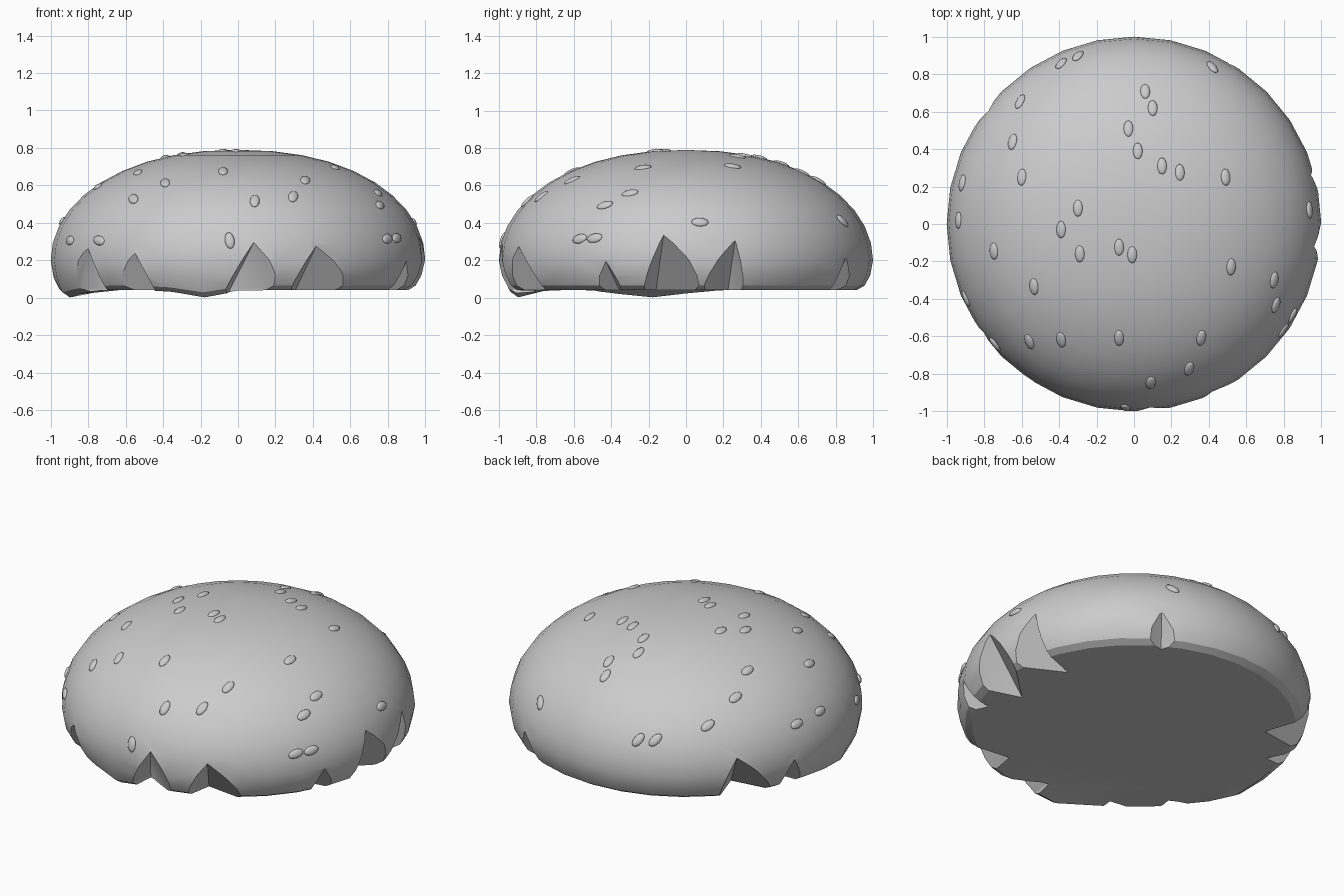
import bpy, bmesh, math
from mathutils import Vector, Matrix

if "Cube" in bpy.data.objects:
    bpy.data.objects.remove(bpy.data.objects["Cube"])

mat = bpy.data.materials.new("plain_grey")
mat.diffuse_color = (0.6, 0.6, 0.6, 1)
mat.use_nodes = True
mat.node_tree.nodes["Principled BSDF"].inputs["Base Color"].default_value = mat.diffuse_color


def make_object(name, bm):
    bmesh.ops.recalc_face_normals(bm, faces=bm.faces)
    me = bpy.data.meshes.new(name)
    bm.to_mesh(me)
    bm.free()
    me.materials.append(mat)
    ob = bpy.data.objects.new(name, me)
    bpy.context.collection.objects.link(ob)
    return ob


def polar(r, deg, z):
    a = math.radians(deg)
    return Vector((r * math.cos(a), r * math.sin(a), z))


MID, HIGH, POW = 0.2, 0.59, 2.2      # widest height, dome height, roundness


def dome_z(r):
    return MID + HIGH * math.sqrt(max(0, 1 - r ** POW))


# Bun: dome rings plus rolled-under rim that sags in places, flat underside
N = 32
rings = []
for i in range(1, 11):
    t = math.pi / 2 * i / 10
    rings.append((math.sin(t) ** (2 / POW), MID + HIGH * math.cos(t), 0))
rings += [(0.985, 0.12, 0.5), (0.955, 0.065, 0.9), (0.915, 0.042, 1), (0.75, 0.042, 0)]
SAGS = [(-102, 9), (192, 14)]

bm = bmesh.new()
top = bm.verts.new((0, 0, MID + HIGH))
prev = None
for r, z, sag in rings:
    row = []
    for k in range(N):
        deg = 360 * k / N
        drop = 0
        for mid, width in SAGS:
            d = (deg - mid + 180) % 360 - 180
            drop += 0.04 * math.exp(-(d / width) ** 2)
        row.append(bm.verts.new(polar(r, deg, z - sag * drop)))
    for k in range(N):
        j = (k + 1) % N
        if prev:
            bm.faces.new((prev[k], row[k], row[j], prev[j]))
        else:
            bm.faces.new((top, row[k], row[j]))
    prev = row
bm.faces.new(prev)
bun = make_object("bun_top", bm)

# Torn notches: start angle, end angle, peak angle, peak z, inner angle, inner radius
NOTCHES = [
    (-153, -138, -144, 0.27, -143, 0.86),
    (-131, -118, -123.5, 0.24, -121, 0.86),
    (-94, -78, -85, 0.30, -93, 0.80),
    (-73, -53, -65, 0.28, -67, 0.79),
    (-30, -21, -25.5, 0.20, -25, 0.85),
    (-14, 5, -7, 0.34, -13, 0.71),
    (5, 19, 15.5, 0.31, 18.5, 0.71),
    (55, 65, 59, 0.22, 60, 0.88),
    (136, 156, 142, 0.30, 145, 0.74),
    (158, 168, 163, 0.22, 166, 0.83),
]
cutters = []
for a0, a1, ap, zp, ai, ri in NOTCHES:
    inner = polar(ri, ai, 0.045)
    rp = 1.0 if zp < MID else (1 - ((zp - MID) / HIGH) ** 2) ** (1 / POW)
    pts = [inner]
    for p in (polar(rp, ap, zp), polar(0.95, a0, 0.045), polar(0.95, a1, 0.045)):
        pts.append(inner + (p - inner) * 2.2)
    pts += [Vector((p.x, p.y, -0.2)) for p in (pts[0], pts[2], pts[3])]
    bm = bmesh.new()
    for p in pts:
        bm.verts.new(p)
    bmesh.ops.convex_hull(bm, input=bm.verts)
    cut = make_object("notch_cutter", bm)
    cut.hide_render = True
    cutters.append(cut)
    mod = bun.modifiers.new("notch", 'BOOLEAN')
    mod.operation = 'DIFFERENCE'
    mod.solver = 'EXACT'
    mod.object = cut

bpy.context.view_layer.objects.active = bun
bun.select_set(True)
for mod in list(bun.modifiers):
    bpy.ops.object.modifier_apply(modifier=mod.name)
for cut in cutters:
    bpy.data.objects.remove(cut)
bpy.ops.object.shade_smooth_by_angle(angle=math.radians(28))

# Sesame seeds: plan positions, each laid on the dome with its length along y
SEEDS = [
    (.06, .71), (.1, .62), (-.03, .51), (.02, .39), (.15, .31), (.245, .275),
    (.49, .25), (-.3, .085), (-.39, -.03), (-.29, -.16), (-.08, -.125),
    (-.01, -.165), (-.75, -.145), (-.535, -.335), (.52, -.23), (.75, -.3),
    (.76, -.435), (-.56, -.63), (-.39, -.62), (-.08, -.61), (.36, -.61),
    (.295, -.775), (.09, -.85), (-.6, .25), (-.65, .44), (-.61, .655),
    (-.39, .86), (-.3, .9), (.42, .84), (.94, .075), (-.92, .22),
    (-.94, .02), (-.9, -.4), (.8, -.57), (.85, -.49), (-.75, -.65), (-.045, -.985),
]
bm = bmesh.new()
for x, y in SEEDS:
    r = math.hypot(x, y)
    if r > 0.985:
        x, y, r = x * 0.985 / r, y * 0.985 / r, 0.985
    z = dome_z(r)
    slope = HIGH * POW * r ** (POW - 1) / (2 * math.sqrt(1 - r ** POW))
    n = Vector((slope * x / r, slope * y / r, 1)).normalized()
    long = Vector((0, 1, 0))
    long = (long - n * long.dot(n)).normalized()
    if abs(n.y) > 0.97:
        long = Vector((0, 0, 1))
        long = (long - n * long.z).normalized()
    side = long.cross(n)
    rot = Matrix((side, long, n)).transposed().to_4x4()
    m = Matrix.Translation(Vector((x, y, z)) - n * 0.003) @ rot @ Matrix.Diagonal((0.026, 0.046, 0.013, 1))
    bmesh.ops.create_uvsphere(bm, u_segments=12, v_segments=8, radius=1, matrix=m)
seeds = make_object("sesame_seeds", bm)
for p in seeds.data.polygons:
    p.use_smooth = True
